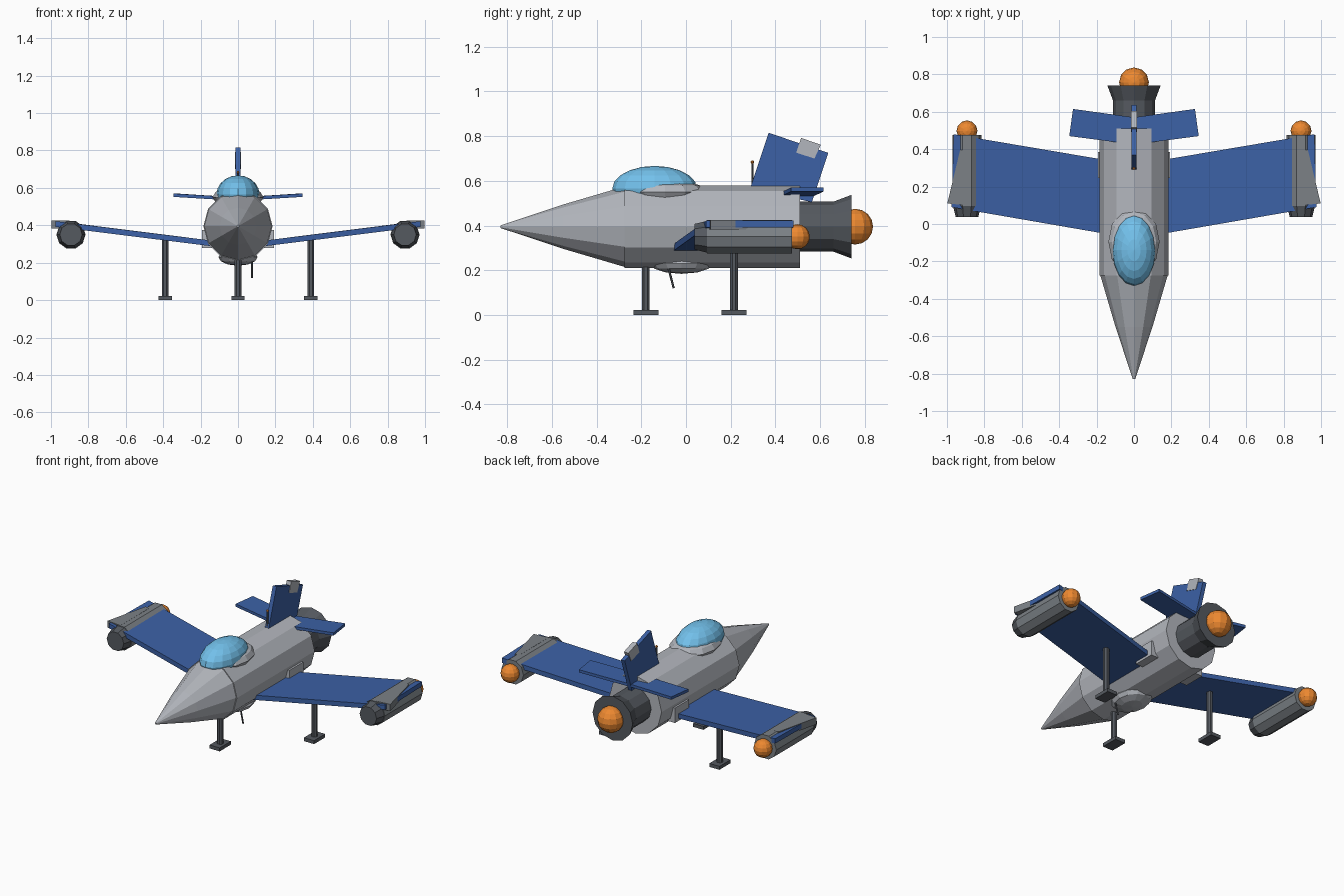
import bpy, bmesh, math
from mathutils import Vector

if "Cube" in bpy.data.objects:
    bpy.data.objects.remove(bpy.data.objects["Cube"])


def mat(name, r, g, b):
    m = bpy.data.materials.new(name)
    m.diffuse_color = (r, g, b, 1)
    m.use_nodes = True
    m.node_tree.nodes["Principled BSDF"].inputs["Base Color"].default_value = m.diffuse_color
    return m


BLUE = mat("blue_paint", 0.045, 0.12, 0.38)
DARK = mat("dark_metal", 0.09, 0.10, 0.115)
GLASS = mat("canopy_blue", 0.17, 0.53, 0.83)
FLAME = mat("flame_orange", 0.85, 0.25, 0.03)
LIGHT = mat("hull_grey", 0.45, 0.47, 0.51)
MID = mat("nacelle_grey", 0.20, 0.22, 0.24)


def finish(name, bm, material):
    bmesh.ops.recalc_face_normals(bm, faces=bm.faces)
    me = bpy.data.meshes.new(name)
    bm.to_mesh(me)
    bm.free()
    ob = bpy.data.objects.new(name, me)
    bpy.context.collection.objects.link(ob)
    me.materials.append(material)
    return ob


def tube(name, rings, centre, sides, material, axis="y", phase=0.0):
    """Capped rings of (position, radius) along y or z."""
    bm = bmesh.new()
    loops = []
    for t, r in rings:
        loop = []
        for i in range(sides):
            a = phase + 2 * math.pi * i / sides
            u, v = r * math.sin(a), r * math.cos(a)
            p = (u, t, v) if axis == "y" else (u, v, t)
            loop.append(bm.verts.new(Vector(centre) + Vector(p)))
        loops.append(loop)
    for a, b in zip(loops, loops[1:]):
        for i in range(sides):
            j = (i + 1) % sides
            bm.faces.new((a[i], a[j], b[j], b[i]))
    bm.faces.new(loops[0])
    bm.faces.new(loops[-1])
    return finish(name, bm, material)


def slab(name, outline, offset, material):
    """Flat outline extruded by an offset vector."""
    bm = bmesh.new()
    a = [bm.verts.new(p) for p in outline]
    b = [bm.verts.new(Vector(p) + Vector(offset)) for p in outline]
    n = len(a)
    bm.faces.new(a)
    bm.faces.new(b)
    for i in range(n):
        j = (i + 1) % n
        bm.faces.new((a[i], a[j], b[j], b[i]))
    return finish(name, bm, material)


def box(name, lo, hi, material):
    (x0, y0, z0), (x1, y1, z1) = lo, hi
    return slab(name, [(x0, y0, z0), (x1, y0, z0), (x1, y1, z0), (x0, y1, z0)],
                (0, 0, z1 - z0), material)


def ball(name, centre, radii, material, seg=12, rings=8):
    bm = bmesh.new()
    bmesh.ops.create_uvsphere(bm, u_segments=seg, v_segments=rings, radius=1)
    bmesh.ops.scale(bm, vec=radii, verts=bm.verts)
    bmesh.ops.translate(bm, vec=centre, verts=bm.verts)
    return finish(name, bm, material)


def rod(name, start, end, r, material):
    start, end = Vector(start), Vector(end)
    ob = tube(name, [(0, r), ((end - start).length, r)], (0, 0, 0), 6, material, "z")
    ob.data.transform((end - start).to_track_quat("Z", "Y").to_matrix().to_4x4())
    ob.location = start
    return ob


# Fuselage and nose
tube("fuselage", [(-0.275, 0.185), (0.51, 0.185)], (0, 0, 0.395), 12, LIGHT)
tube("nose_cone", [(-0.83, 0.006), (-0.55, 0.099), (-0.275, 0.18)], (0, 0, 0.395), 12, LIGHT)

# Canopy, its collar and the belly bulge
ball("canopy", (0, -0.14, 0.565), (0.115, 0.19, 0.102), GLASS, 16, 10)
ball("canopy_collar", (0, -0.095, 0.55), (0.137, 0.185, 0.058), LIGHT, 12, 6)
ball("belly_bulge", (0, -0.02, 0.23), (0.105, 0.14, 0.046), LIGHT, 12, 6)

# Main engine with flared nozzle
tube("main_engine", [(0.45, 0.112), (0.665, 0.112)], (0, 0, 0.395), 12, DARK)
tube("engine_nozzle", [(0.66, 0.112), (0.74, 0.142)], (0, 0, 0.395), 12, DARK)
ball("main_flame", (0, 0.757, 0.395), (0.08, 0.08, 0.08), FLAME)

# Tail fin with its housing
fin = [(0.29, 0.575), (0.37, 0.815), (0.637, 0.725), (0.563, 0.505), (0.31, 0.56)]
slab("tail_fin", [(-0.013, y, z) for y, z in fin], (0.026, 0, 0), BLUE)
housing = [(0.515, 0.792), (0.603, 0.762), (0.575, 0.70), (0.493, 0.726)]
slab("fin_housing", [(-0.016, y, z) for y, z in housing], (0.032, 0, 0), LIGHT)

# Antennas
rod("top_antenna", (0, 0.297, 0.57), (0, 0.297, 0.68), 0.005, DARK)
ball("antenna_tip", (0, 0.297, 0.684), (0.008, 0.008, 0.008), FLAME, 6, 4)
rod("belly_antenna", (0.075, -0.085, 0.235), (0.075, -0.055, 0.12), 0.005, DARK)

# Mirrored parts
for side, s in (("left", -1), ("right", 1)):
    slab(side + "_wing", [(s * 0.05, -0.07, 0.277), (s * 0.975, 0.09, 0.392),
                          (s * 0.965, 0.48, 0.392), (s * 0.05, 0.325, 0.277)],
         (0, 0, 0.03), BLUE)
    slab(side + "_tailplane", [(0, 0.425, 0.531), (s * 0.346, 0.47, 0.552),
                               (s * 0.326, 0.615, 0.552), (0, 0.57, 0.531)],
         (0, 0, 0.018), BLUE)
    box(side + "_root_block", (s * 0.14, 0.245, 0.28), (s * 0.192, 0.385, 0.375), LIGHT)

    # Wingtip nacelle
    c = (s * 0.893, 0, 0.35)
    ph = math.pi / 10
    tube(side + "_nacelle", [(0.095, 0.078), (0.475, 0.078)], c, 10, MID, phase=ph)
    tube(side + "_intake", [(0.037, 0.06), (0.10, 0.076)], c, 10, DARK, phase=ph)
    ball(side + "_flame", (s * 0.893, 0.498, 0.35), (0.056, 0.056, 0.056), FLAME)
    slab(side + "_nacelle_fairing", [(s * 0.90, 0.10, 0.382), (s * 0.998, 0.11, 0.382),
                                     (s * 0.93, 0.395, 0.382), (s * 0.90, 0.395, 0.382)],
         (0, 0, 0.043), MID)

# Landing gear
for name, x, y, top in (("front", 0, -0.18, 0.25), ("rear_left", -0.39, 0.215, 0.325),
                        ("rear_right", 0.39, 0.215, 0.325)):
    tube(name + "_leg", [(0.01, 0.019), (top, 0.019)], (x, y, 0), 8, DARK, "z", math.pi / 8)
    box(name + "_foot", (x - 0.036, y - 0.056, 0), (x + 0.036, y + 0.056, 0.022), DARK)
